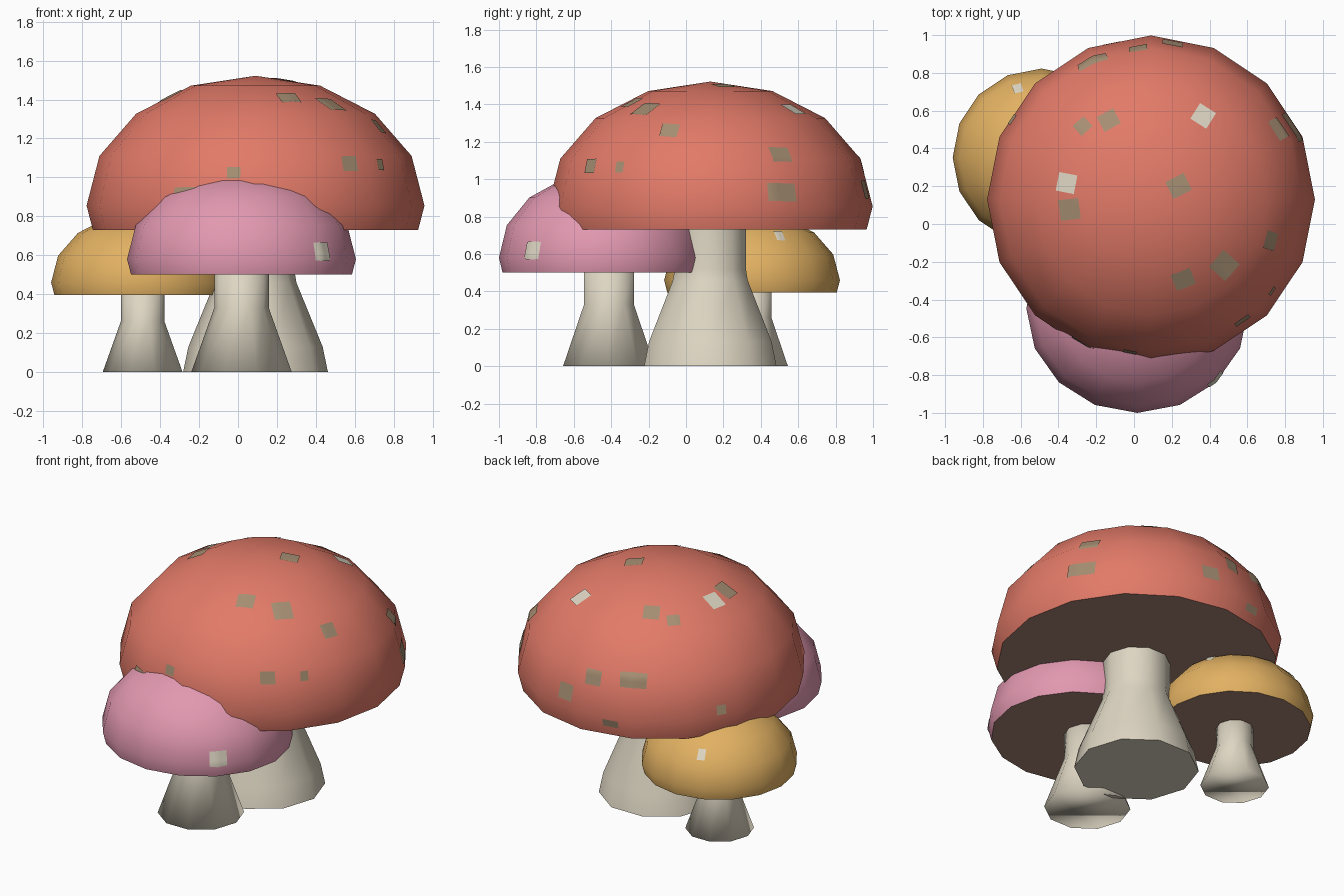
import bpy, bmesh
from math import sin, cos, pi, radians, sqrt
from mathutils import Vector

if "Cube" in bpy.data.objects:
    bpy.data.objects.remove(bpy.data.objects["Cube"])


def material(name, r, g, b):
    """Flat colour given as sRGB 0-255, stored as linear."""
    col = [((c / 255 + 0.055) / 1.055) ** 2.4 for c in (r, g, b)] + [1]
    m = bpy.data.materials.new(name)
    m.use_nodes = True
    m.diffuse_color = col
    m.node_tree.nodes["Principled BSDF"].inputs["Base Color"].default_value = col
    return m


RED = material("coral red", 226, 122, 104)
PINK = material("soft pink", 226, 152, 176)
GOLD = material("golden yellow", 226, 177, 98)
CREAM = material("cream", 222, 214, 195)
GILL = material("gill brown", 168, 132, 114)
PATCH = material("grey brown", 166, 143, 115)


def finish(bm, name, mats, angle=None):
    """Turn a bmesh into an object, smooth shaded up to the given angle."""
    mesh = bpy.data.meshes.new(name)
    bm.to_mesh(mesh)
    bm.free()
    for m in mats:
        mesh.materials.append(m)
    ob = bpy.data.objects.new(name, mesh)
    bpy.context.collection.objects.link(ob)
    bpy.ops.object.select_all(action="DESELECT")
    bpy.context.view_layer.objects.active = ob
    ob.select_set(True)
    if angle is None:
        bpy.ops.object.shade_smooth()
    else:
        bpy.ops.object.shade_smooth_by_angle(angle=radians(angle))
    return ob


def make_cap(name, mat, centre, radii, bottom):
    """Squashed ball cut flat below, with a brown underside."""
    bm = bmesh.new()
    bmesh.ops.create_uvsphere(bm, u_segments=16, v_segments=8, radius=1)
    for v in bm.verts:
        v.co = Vector(c + r * p for c, r, p in zip(centre, radii, v.co))
    cut = bmesh.ops.bisect_plane(
        bm, geom=bm.verts[:] + bm.edges[:] + bm.faces[:],
        plane_co=(0, 0, bottom), plane_no=(0, 0, -1), clear_outer=True)
    rim = [e for e in cut["geom_cut"] if isinstance(e, bmesh.types.BMEdge)]
    bmesh.ops.contextual_create(bm, geom=rim)
    bmesh.ops.recalc_face_normals(bm, faces=bm.faces)
    for f in bm.faces:
        f.material_index = int(f.normal.z < -0.9)
    return finish(bm, name, [mat, GILL], 50)


def make_stem(name, x, y, profile, angle=None):
    """Ten-sided stem lofted through (radius, height) rings."""
    bm = bmesh.new()
    rings = [[bm.verts.new((x + r * cos(i * pi / 5), y + r * sin(i * pi / 5), z))
              for i in range(10)] for r, z in profile]
    for low, high in zip(rings, rings[1:]):
        for i in range(10):
            j = (i + 1) % 10
            bm.faces.new((low[i], low[j], high[j], high[i]))
    bm.faces.new(rings[0][::-1])
    bm.faces.new(rings[-1])
    return finish(bm, name, [CREAM], angle)


def make_spot(name, cap, centre, radii, azimuth, z, mat, w=0.09, h=0.09):
    """Thin square patch that hugs the cap surface."""
    a = radians(azimuth)
    r = sqrt(1 - ((z - centre[2]) / radii[2]) ** 2)
    side = Vector((-sin(a), cos(a), 0))
    p = Vector((centre[0] + radii[0] * r * cos(a), centre[1] + radii[1] * r * sin(a), z))
    normal = Vector(((p[k] - centre[k]) / radii[k] ** 2 for k in range(3))).normalized()
    up = normal.cross(side)
    n = 5
    bm = bmesh.new()
    bmesh.ops.create_grid(bm, x_segments=n, y_segments=n, size=0.5)
    for v in bm.verts:
        q = p + side * v.co.x * w + up * v.co.y * h
        _, hit, face_normal, _ = cap.closest_point_on_mesh(q)
        v.co = hit + face_normal * 0.005
    bmesh.ops.recalc_face_normals(bm, faces=bm.faces)
    if sum((f.normal.dot(normal) for f in bm.faces)) < 0:
        bmesh.ops.reverse_faces(bm, faces=bm.faces)
    return finish(bm, name, [mat])


# Large mushroom
big = ((0.09, 0.13, 0.855), (0.868, 0.868, 0.667))
big_cap = make_cap("large_cap", RED, *big, 0.73)
make_stem("large_stem", 0.09, 0.13,
          [(0.372, 0), (0.345, 0.13), (0.21, 0.46), (0.2, 0.52), (0.2, 0.8)], 50)

# Medium mushroom in front
mid = ((0.018, -0.447, 0.58), (0.588, 0.553, 0.455))
mid_cap = make_cap("medium_cap", PINK, *mid, 0.5)
make_stem("medium_stem", 0.018, -0.412, [(0.258, 0), (0.14, 0.33), (0.14, 0.55)])

# Small mushroom behind
small = ((-0.49, 0.353, 0.46), (0.47, 0.47, 0.36))
small_cap = make_cap("small_cap", GOLD, *small, 0.395)
make_stem("small_stem", -0.49, 0.35, [(0.205, 0), (0.112, 0.26), (0.112, 0.45)])

# Patches on the large cap: azimuth, height, width, length
patches = [
    (118, 1.41, .1, .1), (133, 1.38, .08, .08), (187, 1.43, .11, .12),
    (26, 1.51, .1, .11), (-68, 1.42, .11, .1), (-42, 1.385, .12, .13),
    (-19, 1.27, .1, .09), (29, 1.14, .12, .1), (95, 1.08, .1, .1),
    (82, .95, .11, .1), (113, 1.1, .17, .1), (-53, 1.075, .09, .08),
    (-37, 1.07, .05, .06), (27, .935, .18, .1), (150, .9, .06, .06),
    (104, .81, .1, .05), (-115, .93, .15, .05), (-98, 1.03, .07, .06)]
for i, (az, z, w, h) in enumerate(patches):
    make_spot(f"large_cap_patch_{i + 1}", big_cap, *big, az, z, PATCH, w, h)

# Pale spots
for i, (az, z) in enumerate([(58, 1.385), (169, 1.42)]):
    make_spot(f"large_cap_pale_spot_{i + 1}", big_cap, *big, az, z, CREAM, 0.1, 0.11)
make_spot("medium_cap_spot", mid_cap, *mid, -44, 0.62, CREAM, 0.11, 0.1)
for i, (az, z) in enumerate([(109, 0.66), (25, 0.7)]):
    make_spot(f"small_cap_spot_{i + 1}", small_cap, *small, az, z, CREAM, 0.05, 0.07)
